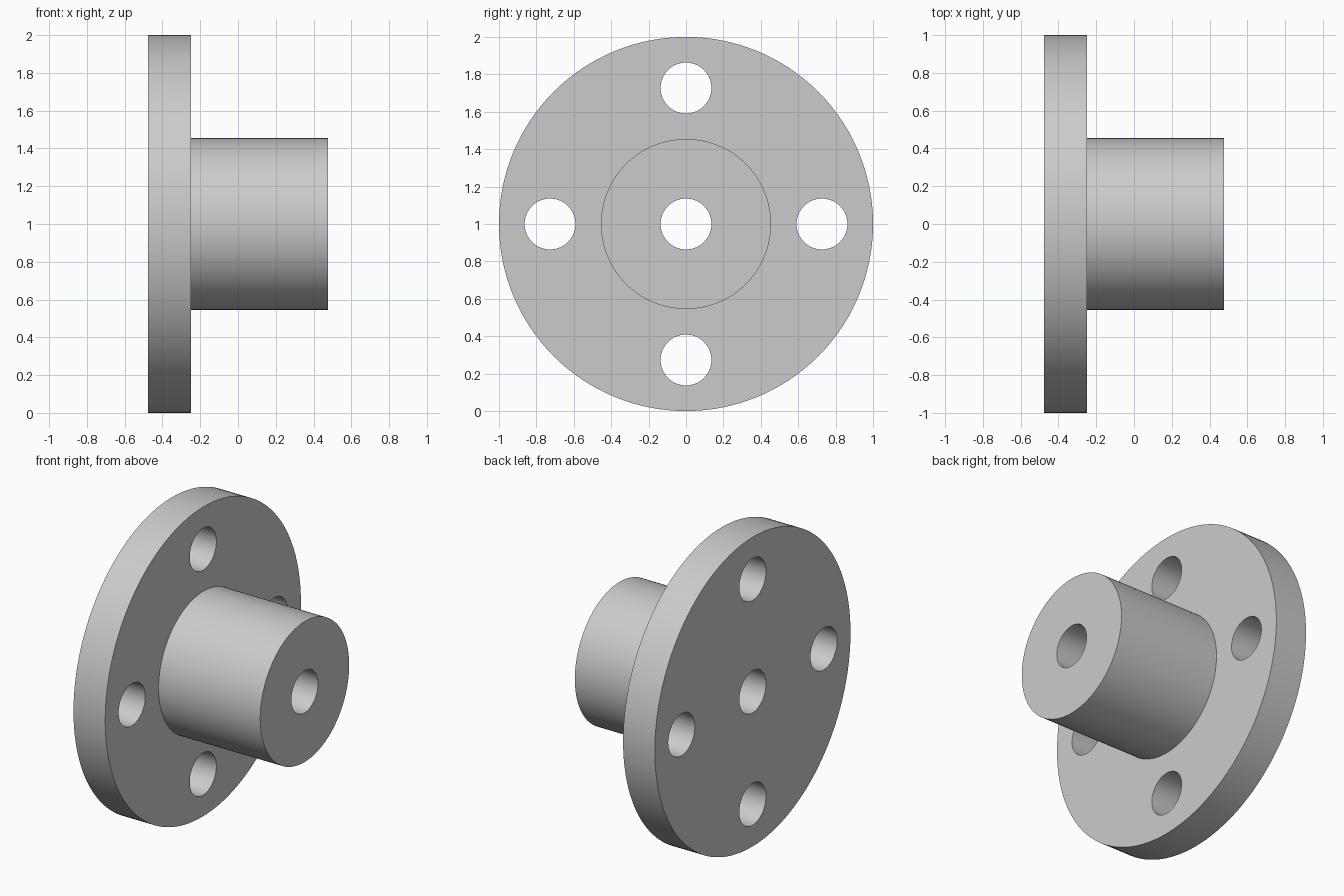
import bpy
import bmesh
from math import pi, cos, sin, radians
from mathutils import Matrix, Vector

cube = bpy.data.objects.get("Cube")
if cube:
    bpy.data.objects.remove(cube, do_unlink=True)

# Dimensions
HALF_LENGTH = 0.477
FLANGE_RADIUS, FLANGE_FACE = 1.0, -0.25
HUB_RADIUS = 0.4545
HOLE_RADIUS, BOLT_CIRCLE = 0.136, 0.727
SEGMENTS = 128

metal = bpy.data.materials.new("grey metal")
metal.use_nodes = True
colour = (0.6, 0.6, 0.6, 1.0)
metal.diffuse_color = colour
metal.node_tree.nodes["Principled BSDF"].inputs["Base Color"].default_value = colour


def add_object(name, bm):
    """Turn a bmesh into an object standing around the height of the axis."""
    bmesh.ops.recalc_face_normals(bm, faces=bm.faces)
    mesh = bpy.data.meshes.new(name)
    bm.to_mesh(mesh)
    bm.free()
    mesh.materials.append(metal)
    obj = bpy.data.objects.new(name, mesh)
    obj.location.z = FLANGE_RADIUS
    bpy.context.collection.objects.link(obj)
    return obj


# Flange and hub: one stepped profile turned around the x axis
profile = [(-HALF_LENGTH, 0), (-HALF_LENGTH, FLANGE_RADIUS),
           (FLANGE_FACE, FLANGE_RADIUS), (FLANGE_FACE, HUB_RADIUS),
           (HALF_LENGTH, HUB_RADIUS), (HALF_LENGTH, 0)]
bm = bmesh.new()
verts = [bm.verts.new((x, 0, r)) for x, r in profile]
edges = [bm.edges.new(pair) for pair in zip(verts, verts[1:])]
bmesh.ops.spin(bm, geom=verts + edges, cent=(0, 0, 0), axis=(1, 0, 0),
               angle=2 * pi, steps=SEGMENTS)
bmesh.ops.remove_doubles(bm, verts=bm.verts, dist=0.0001)
# Merge the flat ends and step into clean faces
bmesh.ops.dissolve_limit(bm, angle_limit=radians(0.5),
                         verts=bm.verts, edges=bm.edges)
flange = add_object("flanged_hub", bm)

# Cutters: central bore and four bolt holes
centres = [Vector((0, 0, 0))]
centres += [Vector((0, cos(i * pi / 2), sin(i * pi / 2))) * BOLT_CIRCLE
            for i in range(4)]
bm = bmesh.new()
for centre in centres:
    bmesh.ops.create_cone(
        bm, cap_ends=True, segments=64, radius1=HOLE_RADIUS,
        radius2=HOLE_RADIUS, depth=2,
        matrix=Matrix.Translation(centre) @ Matrix.Rotation(pi / 2, 4, "Y"))
cutter = add_object("hole_cutter", bm)
cutter.hide_render = True

# Drill the holes, then discard the cutter
drill = flange.modifiers.new("drill_holes", "BOOLEAN")
drill.operation = "DIFFERENCE"
drill.solver = "EXACT"
drill.object = cutter
bpy.ops.object.select_all(action="DESELECT")
flange.select_set(True)
bpy.context.view_layer.objects.active = flange
bpy.ops.object.modifier_apply(modifier=drill.name)
bpy.data.objects.remove(cutter, do_unlink=True)

# Smooth round walls with crisp rims
bpy.ops.object.shade_smooth_by_angle(angle=radians(30))
